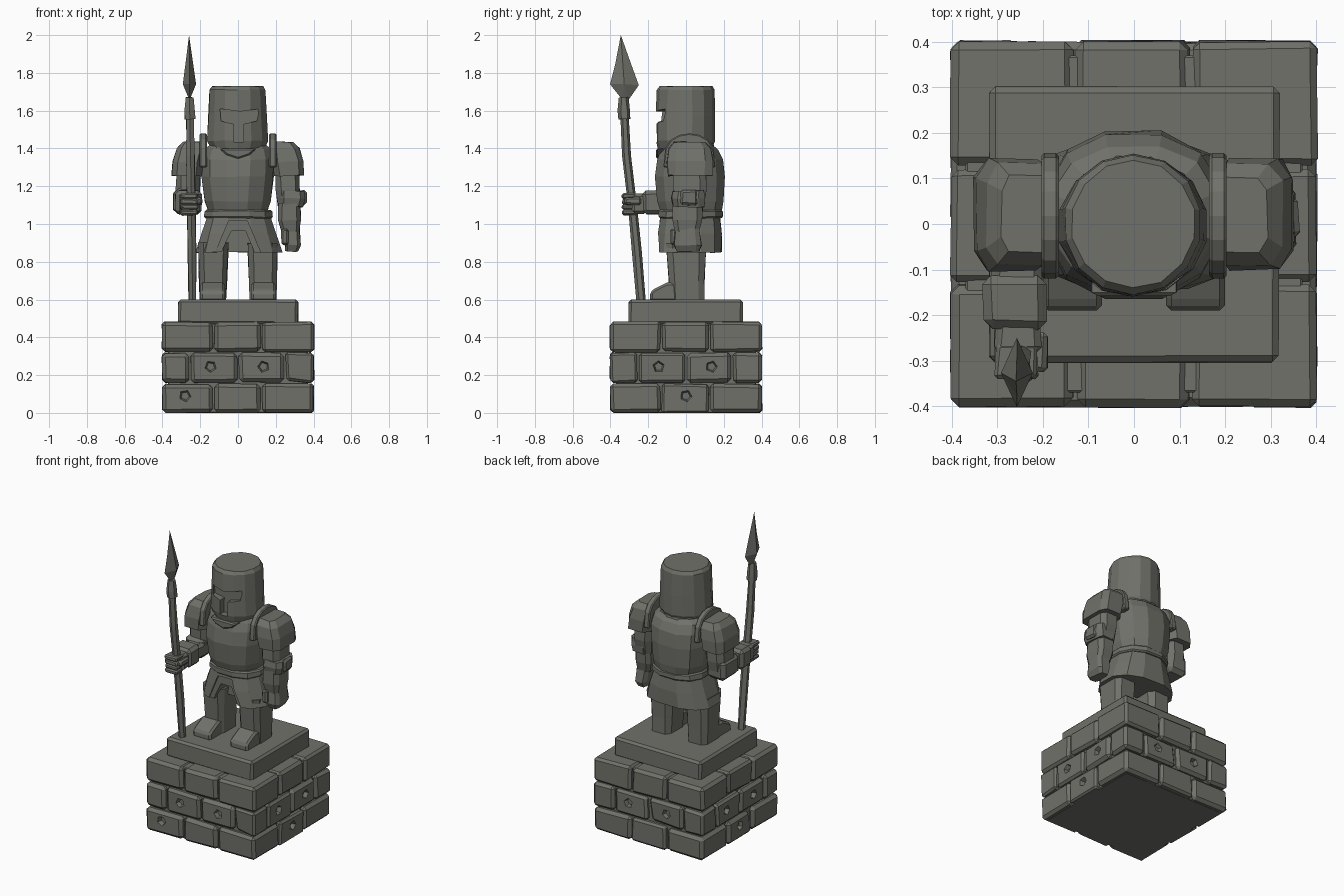
import bpy, bmesh, math, random
from mathutils import Vector, Matrix

random.seed(4)
if "Cube" in bpy.data.objects:
    bpy.data.objects.remove(bpy.data.objects["Cube"])

STONE = (0.165, 0.165, 0.145, 1)
stone = bpy.data.materials.new("weathered_stone")
stone.use_nodes = True
stone.diffuse_color = STONE
stone.node_tree.nodes["Principled BSDF"].inputs["Base Color"].default_value = STONE


def finish(name, bm, bevel=0):
    bmesh.ops.recalc_face_normals(bm, faces=bm.faces)
    mesh = bpy.data.meshes.new(name)
    bm.to_mesh(mesh)
    bm.free()
    mesh.materials.append(stone)
    obj = bpy.data.objects.new(name, mesh)
    bpy.context.collection.objects.link(obj)
    if bevel:
        add_bevel(obj, bevel)
    return obj


def add_bevel(obj, width):
    mod = obj.modifiers.new("worn_edges", 'BEVEL')
    mod.width, mod.segments = width, 1
    mod.limit_method, mod.angle_limit = 'ANGLE', math.radians(40)


def jitter(bm, amount):
    for v in bm.verts:
        v.co += Vector([random.uniform(-amount, amount) for _ in range(3)])


def add_block(bm, lo, hi, bevel, wobble=0.004, chip=0):
    """Worn block between two corners, optionally with one chipped corner."""
    lo, hi = Vector(lo), Vector(hi)
    part = bmesh.new()
    bmesh.ops.create_cube(part, size=1)
    for v in part.verts:
        v.co = (lo + hi) / 2 + v.co * (hi - lo)
    jitter(part, wobble)
    if chip:
        v = random.choice(part.verts[:])
        v.co += ((lo + hi) / 2 - v.co).normalized() * chip
    bmesh.ops.bevel(part, geom=part.edges[:], offset=bevel, segments=1, affect='EDGES')
    temp = bpy.data.meshes.new("temp")
    part.to_mesh(temp)
    part.free()
    bm.from_mesh(temp)
    bpy.data.meshes.remove(temp)


def block(name, lo, hi, bevel=0.012, wobble=0.004):
    bm = bmesh.new()
    add_block(bm, lo, hi, bevel, wobble)
    return finish(name, bm)


def loft(name, rings, sides=12, power=1.0, wobble=0.003, bevel=0):
    """Stacked rings of (x, y, z, radius_x, radius_y); a low power is boxier."""
    bm = bmesh.new()
    loops = []
    for x, y, z, rx, ry in rings:
        loop = []
        for i in range(sides):
            a = math.tau * (i + 0.5) / sides
            c, s = math.cos(a), math.sin(a)
            loop.append(bm.verts.new((x + rx * math.copysign(abs(c) ** power, c),
                                      y + ry * math.copysign(abs(s) ** power, s), z)))
        loops.append(loop)
    for low, high in zip(loops, loops[1:]):
        for i in range(sides):
            j = (i + 1) % sides
            bm.faces.new((low[i], low[j], high[j], high[i]))
    bm.faces.new(loops[0][::-1])
    bm.faces.new(loops[-1])
    jitter(bm, wobble)
    return finish(name, bm, bevel)


def prism(name, outline, axis, start, end, bevel=0):
    """Outline of (side, z) points extruded along x or y."""
    bm = bmesh.new()
    place = (lambda s, z, d: (d, s, z)) if axis == 'x' else (lambda s, z, d: (s, d, z))
    face = bm.faces.new([bm.verts.new(place(s, z, start)) for s, z in outline])
    out = bmesh.ops.extrude_face_region(bm, geom=[face])["geom"]
    shift = Vector(place(0, 0, end - start))
    for v in out:
        if isinstance(v, bmesh.types.BMVert):
            v.co += shift
    return finish(name, bm, bevel)


def carve(obj, cutter):
    mod = obj.modifiers.new("carve", 'BOOLEAN')
    mod.operation, mod.solver, mod.object = 'DIFFERENCE', 'EXACT', cutter
    bpy.context.view_layer.objects.active = obj
    bpy.ops.object.modifier_apply(modifier=mod.name)
    bpy.data.objects.remove(cutter)


def pits(spots):
    """Five-sided cutters for holes in the base walls: (quarter turn, side, z)."""
    bm = bmesh.new()
    for turn, side, z in spots:
        place = (Matrix.Rotation(turn * math.pi / 2, 4, 'Z') @ Matrix.Translation((side, -0.405, z))
                 @ Matrix.Rotation(math.pi / 2, 4, 'X') @ Matrix.Rotation(random.random() * 6, 4, 'Z'))
        bmesh.ops.create_cone(bm, cap_ends=True, segments=5, radius1=0.022, radius2=0.044,
                              depth=0.06, matrix=place)
    return finish("pit_cutter", bm)


# Brick base: three courses of bricks around a core
block("base_core", (-0.37, -0.37, 0), (0.37, 0.37, 0.472), 0.005, 0)
thirds = (-0.405, -0.13, 0.125, 0.405)
quarters = (-0.405, -0.255, 0, 0.245, 0.405)
courses = []
for name, cuts, z0, z1 in (("lower", thirds, 0, 0.153), ("middle", quarters, 0.16, 0.318),
                           ("upper", thirds, 0.324, 0.482)):
    bm = bmesh.new()
    cells = list(zip(cuts, cuts[1:]))
    last = len(cells) - 1
    for i, (x0, x1) in enumerate(cells):
        for j, (y0, y1) in enumerate(cells):
            if i in (0, last) or j in (0, last):
                add_block(bm, (x0 + 0.004, y0 + 0.004, z0), (x1 - 0.004, y1 - 0.004, z1),
                          random.uniform(0.012, 0.02), 0.004, random.choice((0, 0, 0.02)))
    for v in bm.verts:
        v.co.z = max(v.co.z, 0)
    courses.append(finish(name + "_bricks", bm))
carve(courses[1], pits([(q, s, 0.245) for q in range(4) for s in (-0.145, 0.135)]))
carve(courses[0], pits([(0, -0.28, 0.09), (1, 0, 0.09), (3, 0, 0.09)]))
block("plinth", (-0.316, -0.304, 0.47), (0.318, 0.302, 0.598), 0.014, 0.003)

# Legs and feet
for side, s in (("left", 1), ("right", -1)):
    loft(side + "_leg", [(s * 0.132, 0.005, 0.59, 0.072, 0.095), (s * 0.132, 0.003, 0.70, 0.076, 0.1),
                         (s * 0.13, 0, 0.9, 0.083, 0.112)], 8, 0.5)
    prism(side + "_foot", [(-0.19, 0.59), (-0.19, 0.64), (-0.165, 0.658), (-0.10, 0.69),
                           (0.06, 0.69), (0.06, 0.59)], 'x', s * 0.07, s * 0.2, 0.012)

# Skirt with parted front plates and an arch between the legs
skirt = loft("skirt", [(0.005, 0.018, 0.85, 0.236, 0.175), (0.005, 0.02, 0.95, 0.203, 0.172),
                       (0.003, 0.022, 1.05, 0.168, 0.16)], 12, 0.8)
carve(skirt, prism("panel_cutter", [(-0.14, 0.8), (-0.05, 1.015), (0.05, 1.015), (0.14, 0.8)],
                   'y', -0.3, -0.128))
carve(skirt, prism("arch_cutter", [(-0.105, 0.8), (-0.075, 0.88), (-0.035, 0.962), (0.04, 0.962),
                                   (0.075, 0.88), (0.105, 0.8)], 'y', -0.3, -0.03))
loft("belt", [(0.003, 0.025, 1.03, 0.188, 0.176), (0.003, 0.025, 1.075, 0.184, 0.174)],
     12, 0.85, 0.003, 0.008)

# Breastplate, narrowing to the neck
loft("breastplate", [(0, 0.028, 1.06, 0.16, 0.165), (-0.002, 0.024, 1.12, 0.18, 0.18),
                     (-0.002, 0.02, 1.25, 0.195, 0.19), (0, 0.022, 1.34, 0.198, 0.178),
                     (0, 0.02, 1.395, 0.185, 0.155), (0, 0.01, 1.42, 0.15, 0.13)], 12, 0.85)
loft("collar", [(0, 0.005, 1.37, 0.165, 0.158), (0, 0.005, 1.43, 0.15, 0.142)], 12, 1, 0.003, 0.006)
prism("neck_plate", [(-0.10, 1.40), (0.10, 1.40), (0.06, 1.365), (0, 1.345), (-0.06, 1.365)],
      'y', -0.158, -0.09, 0.008)

# Helmet with a T-shaped visor
helmet = loft("helmet", [(0, -0.005, 1.39, 0.14, 0.14), (-0.002, -0.004, 1.44, 0.165, 0.157),
                         (-0.002, -0.003, 1.57, 0.159, 0.158), (-0.002, -0.001, 1.71, 0.152, 0.154),
                         (-0.002, 0, 1.73, 0.138, 0.14)], 14, 1, 0.002)
carve(helmet, prism("visor_cutter", [(-0.095, 1.61), (-0.09, 1.545), (-0.022, 1.53), (-0.025, 1.435),
                                     (0.03, 1.435), (0.03, 1.53), (0.1, 1.545), (0.115, 1.61),
                                     (0.01, 1.595)], 'y', -0.3, -0.112))

# Shoulder ridges, shoulder plates and upper arms
ridge = [(0.018 + 0.138 * math.cos(a), 1.30 + 0.18 * math.sin(a) ** 0.6)
         for a in (math.pi * k / 8 for k in range(9))]
for side, s in (("left", 1), ("right", -1)):
    prism(side + "_shoulder_ridge", [(y, z) for y, z in ridge], 'x', s * 0.165, s * 0.203, 0.006)
    loft(side + "_shoulder_plate", [(s * 0.272, 0.022, 1.255, 0.083, 0.125),
                                    (s * 0.265, 0.022, 1.33, 0.085, 0.128),
                                    (s * 0.25, 0.022, 1.40, 0.078, 0.115),
                                    (s * 0.235, 0.022, 1.435, 0.06, 0.085)], 8, 0.5, 0.004)
    loft(side + "_upper_arm", [(s * 0.268, 0.015, 1.09, 0.06, 0.08), (s * 0.265, 0.02, 1.18, 0.066, 0.092),
                               (s * 0.262, 0.02, 1.29, 0.066, 0.092)], 8, 0.6)

# Left arm hanging at the side
loft("left_elbow_guard", [(0.285, 0.012, 1.09, 0.06, 0.085), (0.288, 0.012, 1.135, 0.072, 0.092),
                          (0.288, 0.012, 1.175, 0.066, 0.085)], 8, 0.5, 0.004)
block("elbow_disc", (0.33, -0.03, 1.1), (0.362, 0.06, 1.18), 0.012)
loft("left_forearm", [(0.277, 0.005, 0.96, 0.05, 0.068), (0.272, 0.008, 1.02, 0.062, 0.082),
                      (0.272, 0.01, 1.11, 0.06, 0.082)], 8, 0.5)
loft("left_hand", [(0.282, 0.01, 0.855, 0.034, 0.06), (0.29, 0.01, 0.89, 0.044, 0.078),
                   (0.282, 0.005, 0.98, 0.045, 0.065)], 8, 0.5, 0.004)
block("left_thumb", (0.232, -0.082, 0.89), (0.268, -0.03, 0.975), 0.01)

# Right arm reaching forward to grip the spear
block("right_elbow_guard", (-0.342, -0.085, 1.055), (-0.205, 0.095, 1.19), 0.025)
block("right_forearm", (-0.315, -0.17, 1.065), (-0.2, -0.02, 1.165), 0.018)
block("right_cuff", (-0.333, -0.232, 1.05), (-0.19, -0.115, 1.178), 0.02)
block("right_palm", (-0.305, -0.285, 1.055), (-0.205, -0.21, 1.16), 0.015)
for k in range(4):
    z = 1.045 + 0.03 * k
    block("right_finger", (-0.305, -0.338, z), (-0.212, -0.262, z + 0.029), 0.008)
block("right_thumb", (-0.222, -0.325, 1.10), (-0.19, -0.24, 1.14), 0.01)

# Spear leaning forward: shaft, socket and leaf-shaped head
loft("spear_shaft", [(-0.24, -0.238, 0.598, 0.023, 0.023), (-0.243, -0.26, 0.85, 0.025, 0.025),
                     (-0.247, -0.285, 1.1, 0.024, 0.024), (-0.252, -0.312, 1.36, 0.025, 0.024),
                     (-0.254, -0.326, 1.57, 0.022, 0.022)], 6)
loft("spear_socket", [(-0.254, -0.326, 1.555, 0.032, 0.033), (-0.255, -0.328, 1.6, 0.032, 0.033),
                      (-0.256, -0.33, 1.67, 0.024, 0.024)], 6, 1, 0.002)
head = bmesh.new()
tip = head.verts.new((-0.259, -0.345, 2.0))
outline = [(-0.375, 1.845), (-0.402, 1.74), (-0.335, 1.655), (-0.302, 1.66), (-0.25, 1.735), (-0.29, 1.845)]
rim = [tip] + [head.verts.new((-0.257, y, z)) for y, z in outline]
for x in (-0.292, -0.222):
    spine = head.verts.new((x, -0.327, 1.74))
    for i, v in enumerate(rim):
        head.faces.new((v, rim[(i + 1) % len(rim)], spine))
finish("spear_head", head)
